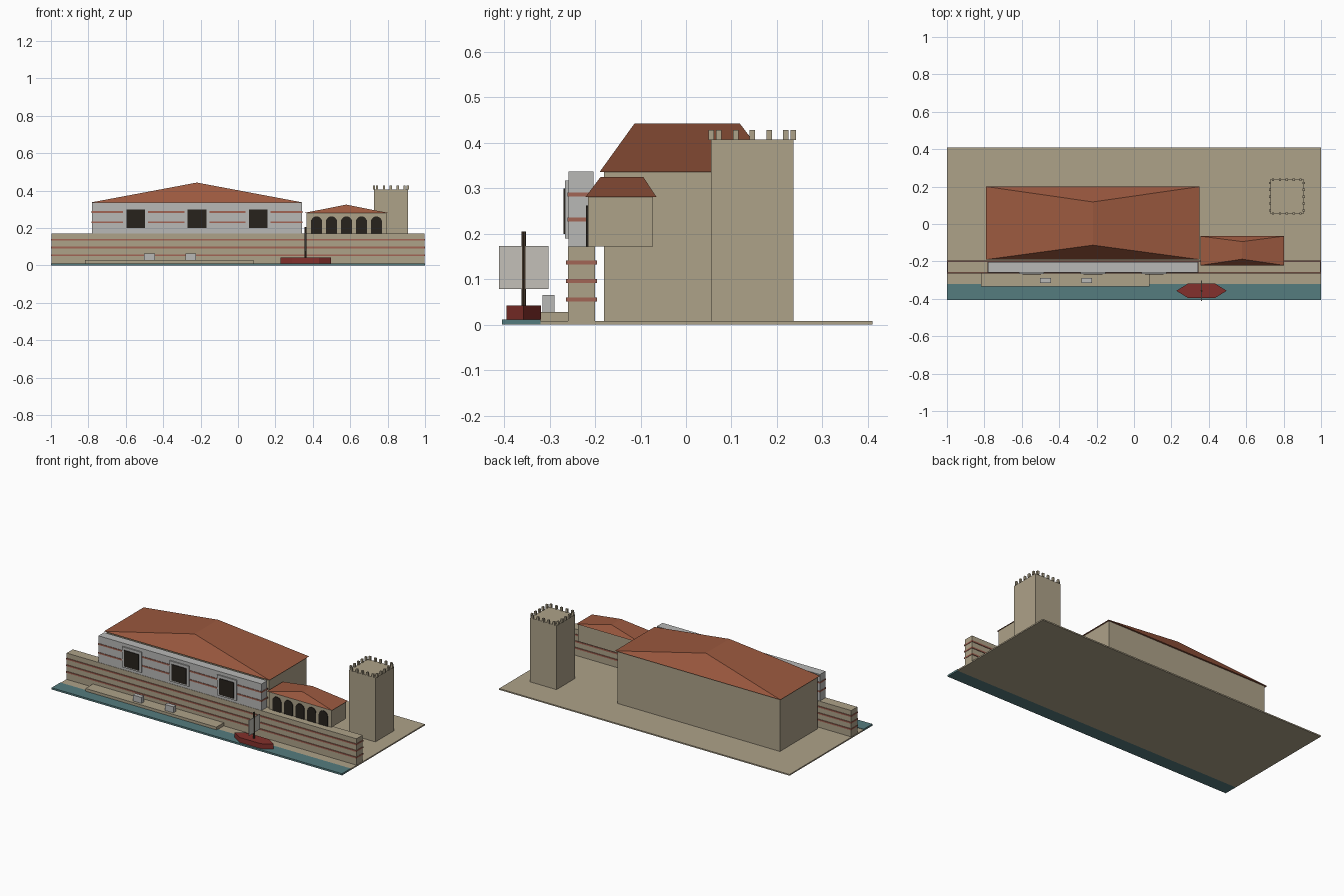
import bpy, bmesh, math

if "Cube" in bpy.data.objects:
    bpy.data.objects.remove(bpy.data.objects["Cube"])

def material(name, rgb):
    m = bpy.data.materials.new(name)
    m.diffuse_color = (*rgb, 1)
    m.use_nodes = True
    m.node_tree.nodes["Principled BSDF"].inputs["Base Color"].default_value = m.diffuse_color
    return m

STONE = material("stone", (0.42, 0.36, 0.25))
GREY = material("pale_stone", (0.48, 0.48, 0.47))
BRICK = material("brick", (0.36, 0.13, 0.09))
TILE = material("roof_tile", (0.33, 0.10, 0.05))
WATER = material("water", (0.09, 0.20, 0.21))
DARK = material("dark_opening", (0.02, 0.016, 0.012))
RED = material("red_hull", (0.23, 0.03, 0.025))
WOOD = material("dark_wood", (0.06, 0.04, 0.025))
SAIL = material("canvas", (0.55, 0.53, 0.48))

def mesh_object(name, verts, faces, mat):
    me = bpy.data.meshes.new(name)
    me.from_pydata(verts, [], faces)
    bm = bmesh.new()
    bm.from_mesh(me)
    bmesh.ops.recalc_face_normals(bm, faces=bm.faces)
    bm.to_mesh(me)
    bm.free()
    ob = bpy.data.objects.new(name, me)
    bpy.context.collection.objects.link(ob)
    me.materials.append(mat)
    return ob

def prism(name, base, offset, mat):
    """Sweep a polygon along an offset."""
    n = len(base)
    top = [tuple(a + b for a, b in zip(p, offset)) for p in base]
    faces = [tuple(range(n)), tuple(range(n, 2 * n))]
    faces += [(i, (i + 1) % n, (i + 1) % n + n, i + n) for i in range(n)]
    return mesh_object(name, list(base) + top, faces, mat)

def box(name, x, y, z, mat):
    base = [(x[0], y[0], z[0]), (x[1], y[0], z[0]), (x[1], y[1], z[0]), (x[0], y[1], z[0])]
    return prism(name, base, (0, 0, z[1] - z[0]), mat)

def hip_roof(name, x, y, z, ridge_y):
    """Hipped roof with its ridge running front to back."""
    mx = (x[0] + x[1]) / 2
    verts = [(x[0], y[0], z[0]), (x[1], y[0], z[0]), (x[1], y[1], z[0]), (x[0], y[1], z[0]),
             (mx, ridge_y[0], z[1]), (mx, ridge_y[1], z[1])]
    faces = [(0, 1, 2, 3), (0, 1, 4), (1, 2, 5, 4), (2, 3, 5), (3, 0, 4, 5)]
    return mesh_object(name, verts, faces, TILE)

# Ground and water
box("ground", (-1, 1), (-0.32, 0.41), (0, 0.008), STONE)
box("water", (-1, 1), (-0.405, -0.32), (0, 0.011), WATER)

# Sea wall with brick bands
box("sea_wall", (-0.998, 0.998), (-0.26, -0.2), (0.008, 0.172), STONE)
for i, z in enumerate((0.055, 0.096, 0.137)):
    box(f"wall_band_{i}", (-1, 1), (-0.264, -0.196), (z - 0.0045, z + 0.0045), BRICK)

# Palace: body, roof, striped facade
box("palace_body", (-0.78, 0.34), (-0.18, 0.19), (0.008, 0.336), STONE)
hip_roof("palace_roof", (-0.79, 0.35), (-0.19, 0.2), (0.336, 0.443), (-0.113, 0.118))
box("palace_facade", (-0.78, 0.343), (-0.258, -0.203), (0.172, 0.337), GREY)
for i, z in enumerate((0.231, 0.286)):
    box(f"facade_band_{i}", (-0.782, 0.345), (-0.261, -0.2), (z - 0.0045, z + 0.0045), BRICK)

# Three framed windows
for i, x in enumerate((-0.547, -0.219, 0.108)):
    box(f"window_frame_{i}", (x - 0.067, x + 0.067), (-0.266, -0.25), (0.19, 0.317), GREY)
    box(f"window_opening_{i}", (x - 0.05, x + 0.05), (-0.27, -0.25), (0.2, 0.3), DARK)

# Loggia with five arched openings
box("loggia_body", (0.365, 0.795), (-0.216, -0.073), (0.172, 0.281), STONE)
hip_roof("loggia_roof", (0.355, 0.802), (-0.221, -0.065), (0.281, 0.325), (-0.188, -0.094))
for i in range(5):
    x = 0.42 + 0.08 * i
    r = 0.03
    profile = [(x - r, -0.22, 0.172), (x + r, -0.22, 0.172)]
    profile += [(x + r * math.cos(a * math.pi / 10), -0.22, 0.232 + r * math.sin(a * math.pi / 10))
                for a in range(11)]
    prism(f"loggia_arch_{i}", profile, (0, 0.02, 0), DARK)

# Watchtower and its ring of merlons
tx, ty = 0.817, 0.146
box("tower", (tx - 0.091, tx + 0.091), (ty - 0.091, ty + 0.091), (0.008, 0.407), STONE)
for side in range(4):
    c, s = round(math.cos(side * math.pi / 2)), round(math.sin(side * math.pi / 2))
    for k in range(5):
        u, v = -0.0735 + 0.03675 * k, -0.09
        x, y = tx + u * c - v * s, ty + u * s + v * c
        box(f"merlon_{side}_{k}", (x - 0.006, x + 0.006), (y - 0.006, y + 0.006),
            (0.406, 0.428), STONE)

# Quay with two crates
box("quay", (-0.817, 0.084), (-0.333, -0.255), (0.008, 0.028), STONE)
for i, x in enumerate((-0.473, -0.253)):
    box(f"crate_{i}", (x - 0.029, x + 0.029), (-0.316, -0.289), (0.028, 0.065), GREY)

# Moored boat: pointed hull, mast, sail
bx, by = 0.361, -0.357
hull = [(bx - 0.135, by, 0.011), (bx - 0.073, by - 0.038, 0.011), (bx + 0.073, by - 0.038, 0.011),
        (bx + 0.135, by, 0.011), (bx + 0.073, by + 0.038, 0.011), (bx - 0.073, by + 0.038, 0.011)]
prism("boat_hull", hull, (0, 0, 0.031), RED)
mast = [(bx + 0.005 * math.cos(a * math.pi / 4), by + 0.005 * math.sin(a * math.pi / 4), 0.04)
        for a in range(8)]
prism("boat_mast", mast, (0, 0, 0.165), WOOD)
box("boat_sail", (bx - 0.002, bx + 0.002), (by - 0.054, by + 0.054), (0.078, 0.173), SAIL)
